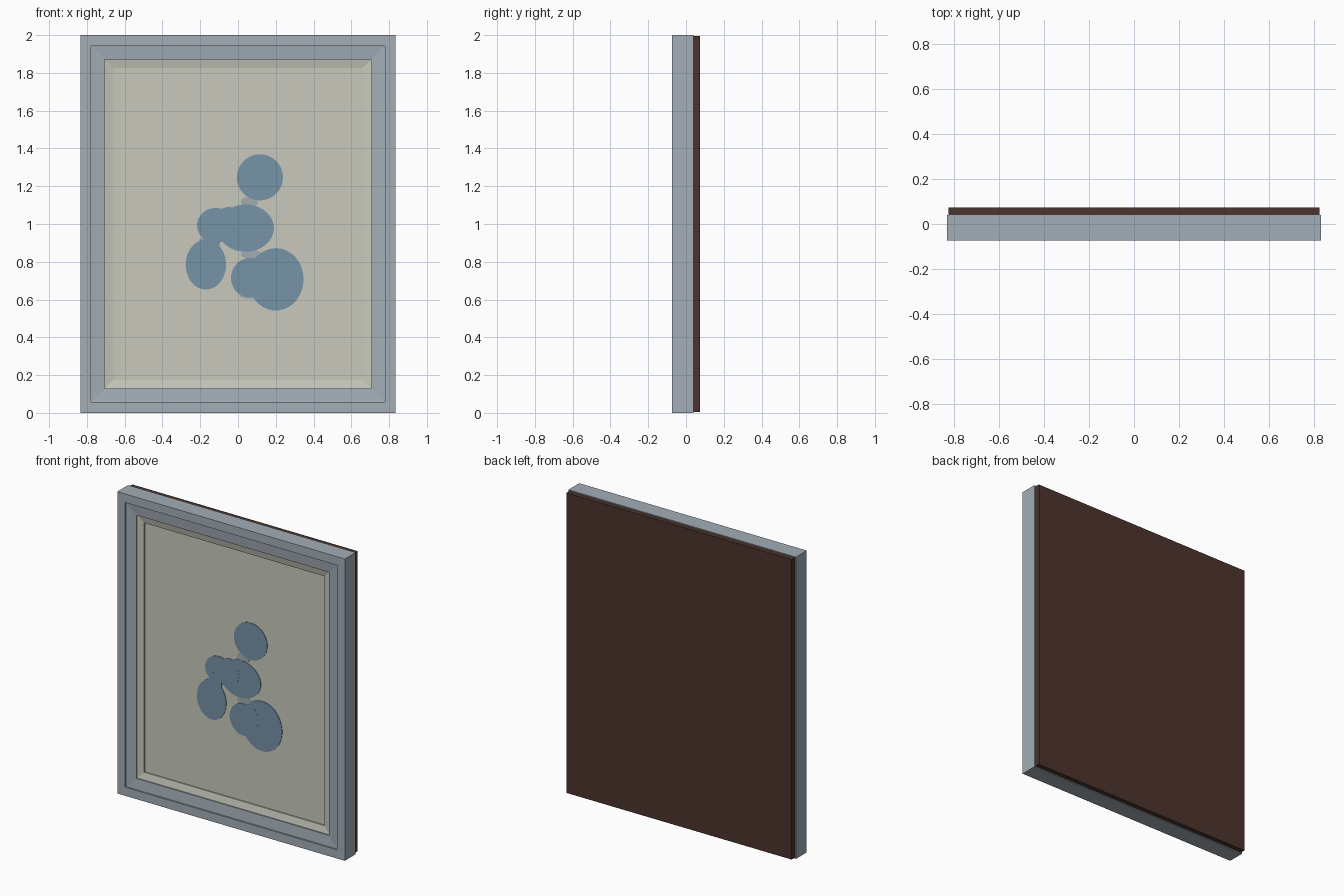
import bpy, bmesh, math

if "Cube" in bpy.data.objects:
    bpy.data.objects.remove(bpy.data.objects["Cube"])


def material(name, rgb):
    lin = [(c / 255 / 12.92) if c < 10 else ((c / 255 + 0.055) / 1.055) ** 2.4 for c in rgb]
    m = bpy.data.materials.new(name)
    m.diffuse_color = (*lin, 1)
    m.use_nodes = True
    m.node_tree.nodes["Principled BSDF"].inputs["Base Color"].default_value = m.diffuse_color
    return m


SILVER = material("silver frame", (163, 174, 183))
CREAM = material("cream paper", (200, 201, 188))
BLUE = material("blue paint", (118, 147, 167))
PALE = material("pale wash", (164, 171, 180))
BROWN = material("brown backing", (76, 52, 44))

HW, HH, CZ = 0.834, 1.0, 1.0   # half width, half height, centre height
FRONT, BACK = -0.073, 0.04


def add_object(name, bm, mat):
    bmesh.ops.recalc_face_normals(bm, faces=bm.faces)
    me = bpy.data.meshes.new(name)
    bm.to_mesh(me)
    bm.free()
    me.materials.append(mat)
    ob = bpy.data.objects.new(name, me)
    bpy.context.collection.objects.link(ob)
    return ob


def mitred_ring(name, profile, mat):
    """Closed (inset, y) profile swept round the rectangle with mitred corners."""
    bm = bmesh.new()
    corners = [[bm.verts.new((sx * (HW - i), y, CZ + sz * (HH - i))) for i, y in profile]
               for sx, sz in ((-1, -1), (1, -1), (1, 1), (-1, 1))]
    n = len(profile)
    for c in range(4):
        a, b = corners[c], corners[(c + 1) % 4]
        for k in range(n):
            j = (k + 1) % n
            bm.faces.new((a[k], b[k], b[j], a[j]))
    return add_object(name, bm, mat)


def box(name, x, y0, y1, z0, z1, mat):
    bm = bmesh.new()
    bmesh.ops.create_cube(bm, size=1)
    for v in bm.verts:
        v.co = (v.co.x * 2 * x, y0 if v.co.y < 0 else y1, z0 if v.co.z < 0 else z1)
    return add_object(name, bm, mat)


def blob(name, x, z, rx, rz, y, mat):
    """Thin elliptical plate lying on the picture."""
    bm = bmesh.new()
    pts = [(x + rx * math.cos(t), z + rz * math.sin(t))
           for t in (2 * math.pi * k / 48 for k in range(48))]
    face = bm.faces.new([bm.verts.new((px, y, pz)) for px, pz in pts])
    out = bmesh.ops.extrude_face_region(bm, geom=[face])
    for v in out["geom"]:
        if isinstance(v, bmesh.types.BMVert):
            v.co.y = PAPER + 0.001
    return add_object(name, bm, mat)


# Frame moulding: outer band, stepped inner slope
mitred_ring("frame", [(0, BACK), (0, FRONT), (0.057, FRONT), (0.057, FRONT + 0.010),
                      (0.128, FRONT + 0.016), (0.128, BACK)], SILVER)
# Bevelled cream mount
mitred_ring("mount", [(0.127, BACK), (0.127, FRONT + 0.024), (0.174, FRONT + 0.034),
                      (0.174, BACK)], CREAM)

# Picture sheet and backing board
PAPER = FRONT + 0.042
box("picture_sheet", HW - 0.17, PAPER, BACK, 0.17, 1.83, CREAM)
box("backing_board", HW - 0.008, BACK, 0.073, 0.006, 1.994, BROWN)

# Pale wash at the edges where the blots nearly meet
for i, (x, z, rx, rz) in enumerate([(0.06, 1.115, 0.045, 0.03), (0.07, 0.84, 0.055, 0.025),
                                    (-0.16, 0.905, 0.05, 0.03), (0.06, 0.62, 0.05, 0.015)]):
    blob(f"wash_{i + 1}", x, z, rx, rz, PAPER - 0.0015, PALE)

# Blue paint blots
blots = [(0.116, 1.247, 0.122, 0.122), (0.04, 0.978, 0.150, 0.125),
         (-0.117, 0.993, 0.100, 0.092), (-0.05, 0.995, 0.080, 0.095),
         (-0.17, 0.785, 0.107, 0.132), (-0.14, 0.910, 0.045, 0.060),
         (0.200, 0.707, 0.147, 0.165), (0.063, 0.715, 0.100, 0.105),
         (0.110, 0.720, 0.060, 0.105)]
for i, (x, z, rx, rz) in enumerate(blots):
    blob(f"blot_{i + 1}", x, z, rx, rz, PAPER - 0.003 - 0.0001 * i, BLUE)
